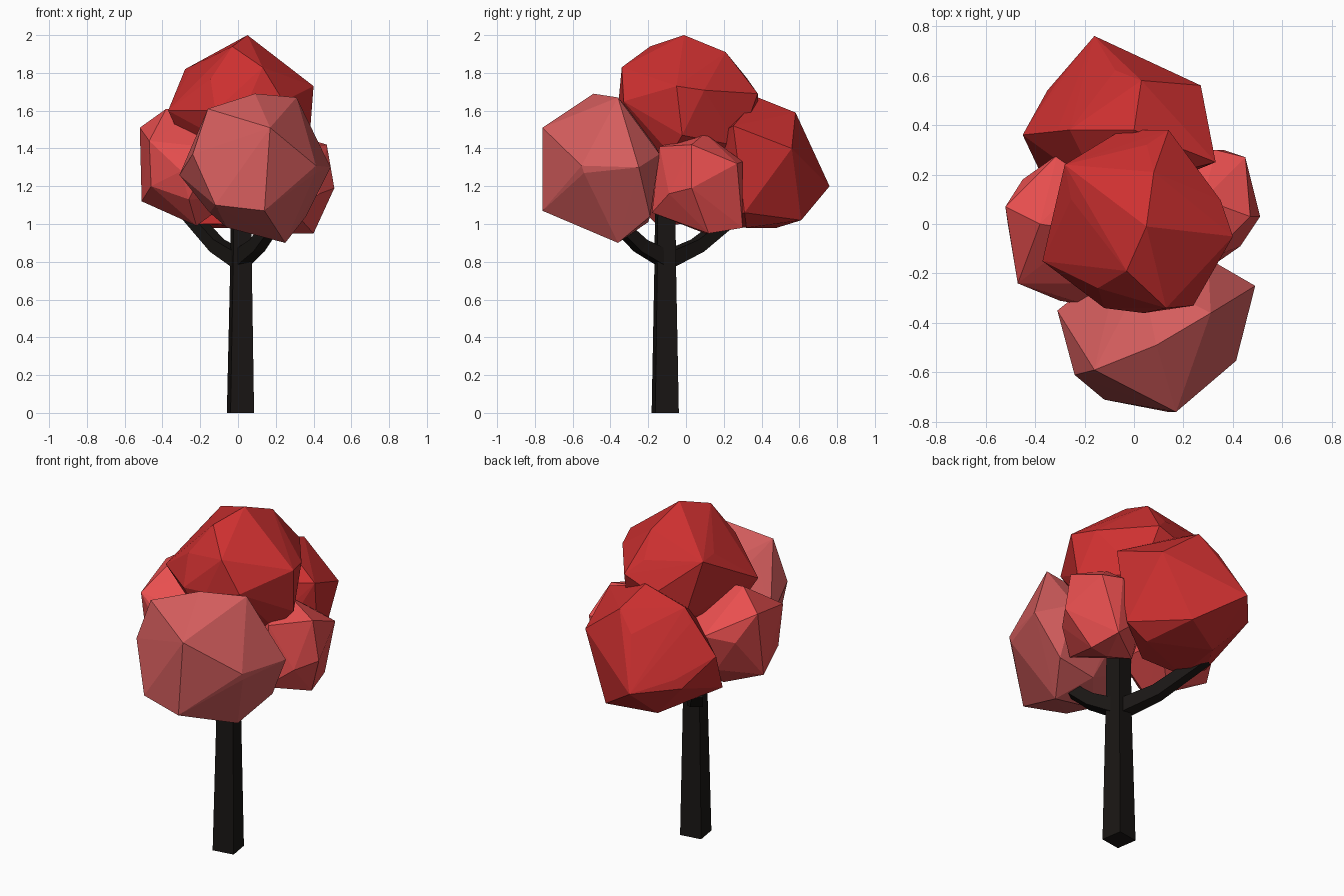
import bpy, bmesh, math
from mathutils import Vector, Matrix


def finish(bm, name, color):
    bmesh.ops.recalc_face_normals(bm, faces=bm.faces)
    mesh = bpy.data.meshes.new(name)
    bm.to_mesh(mesh)
    bm.free()
    mat = bpy.data.materials.new(name + "_color")
    mat.diffuse_color = (*color, 1)
    mesh.materials.append(mat)
    obj = bpy.data.objects.new(name, mesh)
    bpy.context.collection.objects.link(obj)
    return obj


def leaf_clump(name, color, center, radii, turn, corners):
    """Faceted clump: hull of a small icosphere and a few protruding corners."""
    bm = bmesh.new()
    place = (Matrix.Translation(center) @ Matrix.Diagonal((*radii, 1))
             @ Matrix.Rotation(math.radians(turn), 4, (0.3, 0.5, 1)))
    bmesh.ops.create_icosphere(bm, subdivisions=1, radius=1, matrix=place)
    bmesh.ops.delete(bm, geom=bm.faces[:], context='FACES_ONLY')
    for c in corners:
        bm.verts.new(c)
    bmesh.ops.convex_hull(bm, input=bm.verts[:])
    bmesh.ops.delete(bm, geom=[v for v in bm.verts if not v.link_faces], context='VERTS')
    bmesh.ops.delete(bm, geom=[e for e in bm.edges if not e.link_faces], context='EDGES')
    return finish(bm, name, color)


def limb(name, path, halves, turn=0):
    """Square tapered limb swept along a short path."""
    bm = bmesh.new()
    pts = [Vector(p) for p in path]
    rings = []
    for i, p in enumerate(pts):
        d = (pts[min(i + 1, len(pts) - 1)] - pts[max(i - 1, 0)]).normalized()
        if d.z > 0.99:
            side = Vector((math.cos(turn), math.sin(turn), 0))
        else:
            side = d.cross(Vector((0, 0, 1))).normalized()
        up = d.cross(side).normalized()
        h = halves[i]
        rings.append([bm.verts.new(p + side * a * h + up * b * h)
                      for a, b in ((-1, -1), (1, -1), (1, 1), (-1, 1))])
    for r0, r1 in zip(rings, rings[1:]):
        for k in range(4):
            bm.faces.new((r0[k], r0[(k + 1) % 4], r1[(k + 1) % 4], r1[k]))
    bm.faces.new(rings[0])
    bm.faces.new(rings[-1])
    return finish(bm, name, BARK)


BARK = (0.010, 0.008, 0.007)
RED = (0.62, 0.030, 0.030)
DEEP_RED = (0.60, 0.029, 0.029)
LIGHT_RED = (0.81, 0.078, 0.078)
PINK = (0.66, 0.110, 0.110)

# Trunk and its two branches
limb("trunk", [(0.013, -0.11, 0), (0.016, -0.11, 0.78), (0.016, -0.11, 1.2)],
     [0.063, 0.050, 0.046], math.radians(9))
limb("back_branch", [(0.01, -0.10, 0.81), (-0.11, 0.06, 0.885), (-0.27, 0.28, 1.06)],
     [0.042, 0.036, 0.03])
limb("front_branch", [(0.02, -0.12, 0.82), (0.10, -0.24, 0.885), (0.20, -0.38, 1.02)],
     [0.042, 0.036, 0.03])

# Crown
leaf_clump("top_leaves", RED, (0.02, 0.01, 1.59), (0.36, 0.36, 0.37), 20, [
    (0.05, -0.01, 2.0), (-0.03, -0.19, 1.94), (0.13, -0.34, 1.83), (-0.37, -0.15, 1.6),
    (0.40, -0.05, 1.73), (0.08, 0.21, 1.91), (-0.28, 0.24, 1.82), (0.14, 0.38, 1.69),
    (-0.05, 0.38, 1.62), (0.04, -0.36, 1.62), (-0.12, -0.34, 1.6), (0.38, -0.02, 1.47),
    (0.24, -0.33, 1.65)])
leaf_clump("front_leaves", PINK, (0.09, -0.43, 1.29), (0.36, 0.28, 0.34), 50, [
    (0.09, -0.49, 1.69), (0.31, -0.36, 1.67), (0.17, -0.76, 1.51), (0.14, -0.76, 1.07),
    (-0.16, -0.59, 1.61), (-0.24, -0.61, 1.37), (-0.31, -0.35, 1.26), (-0.12, -0.71, 1.1),
    (0.41, -0.54, 1.27), (0.49, -0.25, 1.3), (0.25, -0.36, 0.90), (0.36, -0.19, 1.04),
    (0.30, -0.14, 1.37), (-0.05, -0.14, 1.38), (-0.15, -0.42, 1.06), (0.12, -0.2, 1.01)])
leaf_clump("back_leaves", DEEP_RED, (-0.06, 0.38, 1.31), (0.34, 0.29, 0.31), 35, [
    (-0.16, 0.76, 1.2), (0.03, 0.58, 1.59), (0.27, 0.56, 1.4), (0.33, 0.25, 1.52),
    (0.31, 0.31, 1.06), (-0.35, 0.54, 1.2), (-0.45, 0.36, 1.35), (-0.26, 0.38, 1.6),
    (0.0, 0.38, 1.67), (0.1, 0.61, 1.02), (-0.15, 0.48, 0.98), (0.18, 0.32, 0.98),
    (-0.36, 0.17, 1.07), (-0.22, 0.14, 1.0), (0.06, 0.14, 1.0)])
leaf_clump("left_leaves", LIGHT_RED, (-0.22, -0.02, 1.29), (0.27, 0.27, 0.29), 10, [
    (-0.52, 0.07, 1.51), (-0.47, -0.24, 1.44), (-0.51, 0.0, 1.12), (-0.45, 0.18, 1.36),
    (-0.31, 0.28, 1.4), (-0.18, -0.33, 1.3), (-0.38, 0.0, 1.61), (-0.22, -0.15, 0.99),
    (-0.30, -0.31, 1.28), (-0.46, -0.21, 1.2), (-0.26, -0.28, 1.13)])
leaf_clump("right_leaves", LIGHT_RED, (0.25, 0.08, 1.21), (0.22, 0.22, 0.24), 65, [
    (0.51, 0.03, 1.19), (0.45, 0.27, 1.32), (0.47, 0.03, 1.42), (0.3, -0.14, 1.41),
    (0.3, -0.18, 1.06), (0.4, 0.12, 0.95), (0.36, 0.30, 0.98), (0.33, 0.30, 1.33),
    (0.28, 0.1, 1.48), (0.10, 0.10, 1.0), (0.43, -0.09, 1.16), (0.27, 0.10, 0.95)])
